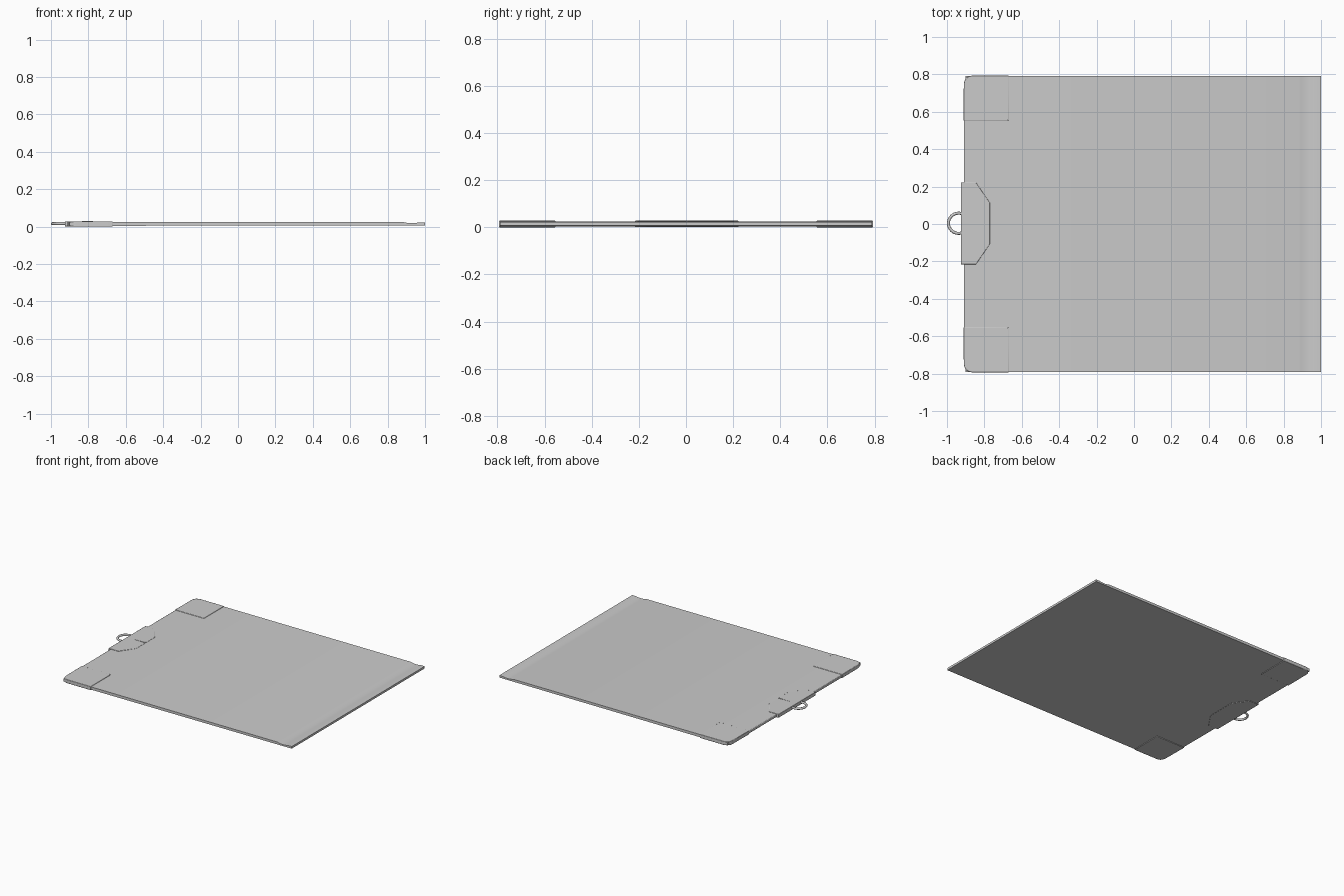
import bpy, bmesh
from math import sin, cos, pi, radians

if "Cube" in bpy.data.objects:
    bpy.data.objects.remove(bpy.data.objects["Cube"], do_unlink=True)

grey = bpy.data.materials.new("plain grey")
grey.use_nodes = True
grey.diffuse_color = (0.6, 0.6, 0.6, 1)
grey.node_tree.nodes["Principled BSDF"].inputs["Base Color"].default_value = (0.6, 0.6, 0.6, 1)

HALF_Y = 0.79
LEFT_X = -0.91
TOP = 0.025
BOTTOM = 0.004


def finish(obj, bevel=0.0):
    """Apply material, optional rounded edges and smooth shading."""
    obj.data.materials.append(grey)
    if bevel:
        mod = obj.modifiers.new("soft edges", "BEVEL")
        mod.width, mod.segments = bevel, 2
        mod.limit_method = "ANGLE"
    bpy.ops.object.select_all(action="DESELECT")
    obj.select_set(True)
    bpy.context.view_layer.objects.active = obj
    bpy.ops.object.shade_smooth_by_angle(angle=radians(35))
    return obj


def extrude(name, points, direction, bevel=0.0, shape=None):
    """Extrude a closed 3D outline; shape may move the finished vertices."""
    bm = bmesh.new()
    face = bm.faces.new([bm.verts.new(p) for p in points])
    made = bmesh.ops.extrude_face_region(bm, geom=[face])["geom"]
    bmesh.ops.translate(bm, vec=direction,
                        verts=[g for g in made if isinstance(g, bmesh.types.BMVert)])
    if shape:
        for v in bm.verts:
            shape(v)
    bmesh.ops.recalc_face_normals(bm, faces=bm.faces)
    mesh = bpy.data.meshes.new(name)
    bm.to_mesh(mesh)
    bm.free()
    obj = bpy.data.objects.new(name, mesh)
    bpy.context.collection.objects.link(obj)
    return finish(obj, bevel)


# Thin board with a shallow groove next to its far edge
groove = [(0.97 - 0.09 * t / 8, TOP - 0.002 - 0.006 * sin(pi * t / 8) + 0.002 * t / 8)
          for t in range(9)]
profile = [(LEFT_X + 0.01, BOTTOM), (1, BOTTOM + 0.003), (1, TOP - 0.002)] + groove
profile += [(LEFT_X + 0.01, TOP)]
extrude("board", [(x, -HALF_Y, z) for x, z in profile], (0, 2 * HALF_Y, 0))

# Rounded edge strip between the corner caps
extrude("board_edge", [(LEFT_X, -0.6, BOTTOM), (LEFT_X + 0.02, -0.6, BOTTOM),
                       (LEFT_X + 0.02, -0.6, TOP), (LEFT_X, -0.6, TOP)],
        (0, 1.2, 0), 0.004)

# Corner caps wrapped round the left corners
RADIUS = 0.045
for side, label in ((1, "back"), (-1, "front")):
    outer = HALF_Y + 0.003
    arc = [(LEFT_X + RADIUS - RADIUS * cos(a), outer - RADIUS + RADIUS * sin(a))
           for a in (i * pi / 16 for i in range(9))]
    outline = [(-0.67, 0.553), (LEFT_X - 0.002, 0.553)] + arc + [(-0.67, outer)]
    extrude(label + "_corner_cap", [(x, side * y, 0.0) for x, y in outline],
            (0, 0, 0.028), 0.003)


# Clip plates, thinning towards the board at the inner edge
def taper(v):
    if v.co.x > -0.8:
        v.co.z = TOP + 0.0008 if v.co.z > 0.015 else BOTTOM - 0.0008


half = [(-0.925, 0.219), (-0.845, 0.219), (-0.77, 0.11)]
outline = half + [(x, -y) for x, y in reversed(half)]
extrude("clip", [(x, y + 0.003, 0.001) for x, y in outline], (0, 0, 0.027), 0.002, taper)

# Fine ridge along the middle of the clip
extrude("clip_ridge", [(-0.92, 0, 0.001), (-0.92, 0.007, 0.001),
                       (-0.775, 0.007, 0.003), (-0.775, 0, 0.003)], (0, 0, 0.0265))

# Hanging ring
bpy.ops.mesh.primitive_torus_add(location=(-0.938, 0.004, 0.016), major_radius=0.054,
                                 minor_radius=0.008, major_segments=40, minor_segments=12)
ring = bpy.context.object
ring.name = "ring"
finish(ring)
